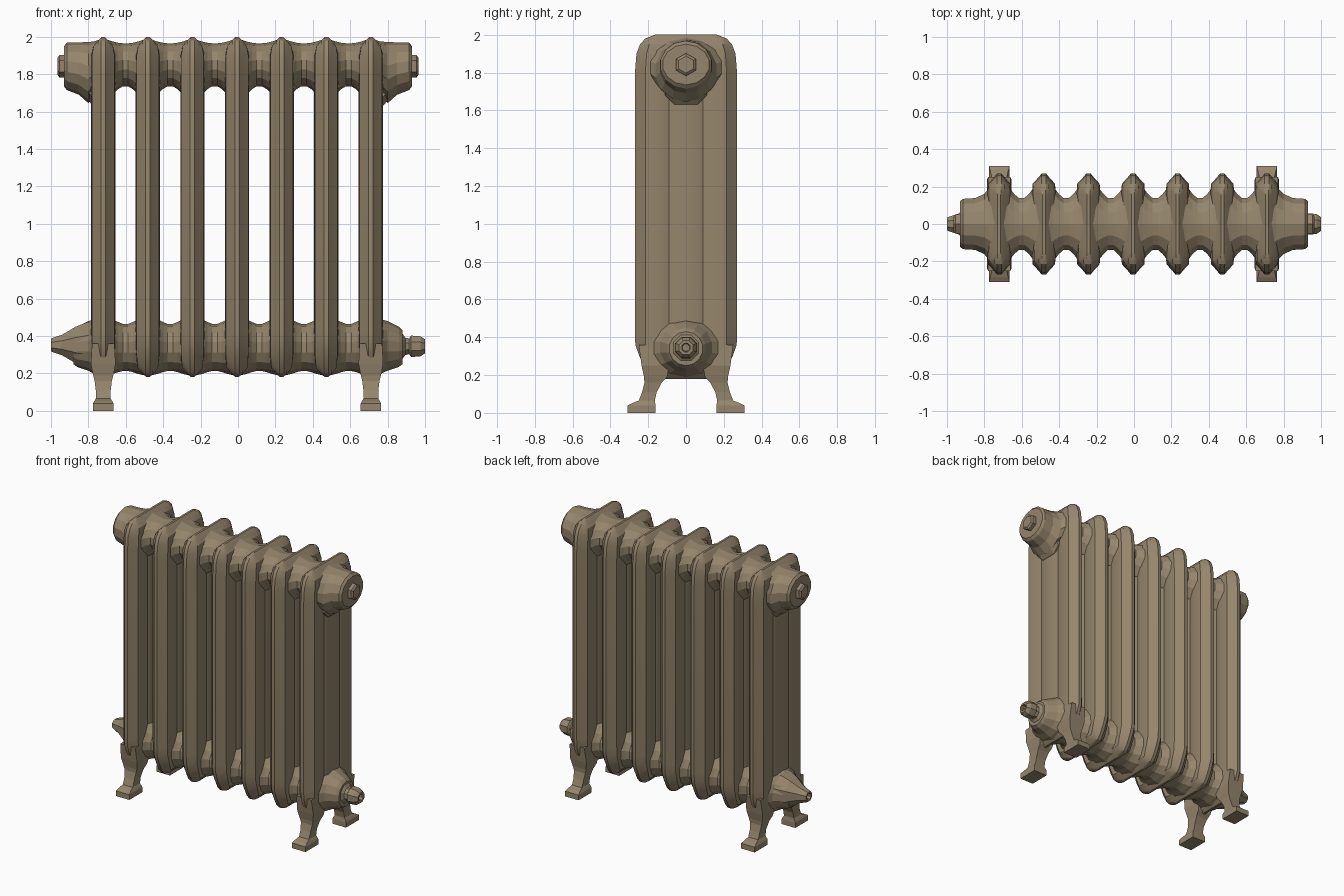
import bpy, bmesh, math

if "Cube" in bpy.data.objects:
    bpy.data.objects.remove(bpy.data.objects["Cube"])

iron = bpy.data.materials.new("warm_grey_paint")
iron.use_nodes = True
COLOUR = (0.30, 0.235, 0.15, 1)
iron.diffuse_color = COLOUR
shader = iron.node_tree.nodes["Principled BSDF"]
shader.inputs["Base Color"].default_value = COLOUR
shader.inputs["Roughness"].default_value = 0.7

PITCH = 0.2385
FINS = [-0.005 + PITCH * i for i in range(-3, 4)]


def loft(name, rings, smooth=None):
    """Skin a list of equal-length rings and cap both ends."""
    bm = bmesh.new()
    rows = [[bm.verts.new(p) for p in ring] for ring in rings]
    n = len(rows[0])
    for a, b in zip(rows, rows[1:]):
        for i in range(n):
            j = (i + 1) % n
            bm.faces.new((a[i], a[j], b[j], b[i]))
    bm.faces.new(rows[0])
    bm.faces.new(rows[-1])
    bmesh.ops.recalc_face_normals(bm, faces=bm.faces)
    mesh = bpy.data.meshes.new(name)
    bm.to_mesh(mesh)
    bm.free()
    mesh.materials.append(iron)
    obj = bpy.data.objects.new(name, mesh)
    bpy.context.collection.objects.link(obj)
    if smooth:
        bpy.ops.object.select_all(action="DESELECT")
        obj.select_set(True)
        bpy.context.view_layer.objects.active = obj
        bpy.ops.object.shade_smooth_by_angle(angle=math.radians(smooth))
    return obj


def x_ring(x, ry, top, bottom, sides=14):
    """Oval ring across the x axis."""
    mid, rz = (top + bottom) / 2, (top - bottom) / 2
    turns = [2 * math.pi * (i + 0.5) / sides for i in range(sides)]
    return [(x, ry * math.cos(t), mid + rz * math.sin(t)) for t in turns]


def lathe_x(name, stations, mid, sides):
    """Round part along x from (x, radius) stations."""
    return loft(name, [x_ring(x, r, mid + r, mid - r, sides) for x, r in stations])


# Column section: (y, half thickness), from the rear rim to the front rim
HALF = [(0.27, 0.012), (0.25, 0.028), (0.215, 0.06), (0.135, 0.065),
        (0.09, 0.05), (0.06, 0.062)]
SECTION = HALF + [(-y, t) for y, t in reversed(HALF)]

# Column outline: (z, half depth, thickness limit)
OUTLINE = [(0.18, 0.12, 0.008), (0.2, 0.185, 0.03), (0.23, 0.212, 0.055),
           (0.3, 0.247, 0.065), (0.36, 0.268, 0.065), (0.42, 0.27, 0.065),
           (1.8, 0.27, 0.065), (1.9, 0.262, 0.065), (1.95, 0.243, 0.052),
           (1.98, 0.215, 0.028), (2.0, 0.165, 0.008)]


def column_ring(x, z, depth, limit):
    k = depth / 0.27
    side = [(y * k, min(t, limit)) for y, t in SECTION]
    return ([(x + t, y, z) for y, t in side] +
            [(x - t, y, z) for y, t in reversed(side)])


for i, x in enumerate(FINS):
    loft(f"column_{i + 1}", [column_ring(x, *o) for o in OUTLINE], 25)

# Flare of the manifolds round each column: (offset, half depth, top, bottom)
UPPER = [(0.02, 0.235, 1.985, 1.68), (0.05, 0.205, 1.975, 1.69),
         (0.08, 0.165, 1.968, 1.72), (0.105, 0.142, 1.965, 1.735)]
LOWER = [(0.02, 0.225, 0.5, 0.19), (0.05, 0.19, 0.49, 0.197),
         (0.08, 0.155, 0.475, 0.207), (0.105, 0.135, 0.465, 0.213)]
# Outer ends: (distance from the centre, half depth, top, bottom)
UPPER_END = [(0.93, 0.125, 1.95, 1.735), (0.915, 0.138, 1.968, 1.715),
             (0.85, 0.142, 1.97, 1.69), (0.80, 0.165, 1.972, 1.645)]
LOWER_END = [(0.88, 0.09, 0.43, 0.25), (0.86, 0.105, 0.45, 0.235),
             (0.80, 0.14, 0.48, 0.215)]


def manifold(name, flare, end):
    rings = [x_ring(-x, *r) for x, *r in end]
    for x in FINS:
        for sign, steps in ((-1, reversed(flare)), (1, flare)):
            for d, *r in steps:
                if abs(x + sign * d) < 0.79:
                    rings.append(x_ring(x + sign * d, *r))
    rings += [x_ring(x, *r) for x, *r in reversed(end)]
    return loft(name, rings)


manifold("upper_manifold", UPPER, UPPER_END)
manifold("lower_manifold", LOWER, LOWER_END)

# Sloping gusset under each upper end
for side, s in (("left", 1), ("right", -1)):
    loft(f"{side}_gusset", [
        [(s * x, y, z) for x, z in ((0.72, low), (0.775, low), (0.87, high), (0.72, high))]
        for y, low, high in ((-0.11, 1.68, 1.76), (-0.06, 1.63, 1.74),
                             (0.06, 1.63, 1.74), (0.11, 1.68, 1.76))])

# Upper plugs with hexagonal heads
for side, s in (("left", 1), ("right", -1)):
    lathe_x(f"{side}_upper_plug",
            [(s * 0.9, 0.06), (s * 0.955, 0.06), (s * 0.965, 0.045)], 1.842, 6)

# Lower pipe fittings: a collar, a neck and an open end on the left,
# a plain tapered cone on the right
lathe_x("left_valve_fitting",
        [(0.8, 0.125), (0.86, 0.1), (0.875, 0.08), (0.895, 0.05), (0.915, 0.045),
         (0.925, 0.062), (0.975, 0.058), (1.0, 0.04), (1.0, 0.024), (0.96, 0.02)],
        0.345, 8)
lathe_x("right_valve_fitting",
        [(-0.8, 0.135), (-0.87, 0.105), (-0.9, 0.085), (-0.94, 0.06),
         (-0.99, 0.042), (-1.0, 0.036), (-1.0, 0.024), (-0.96, 0.02)], 0.352, 8)

# Feet: (z, inner y, outer y, half width)
LEG = [(0, 0.16, 0.31, 0.055), (0.038, 0.16, 0.31, 0.055),
       (0.052, 0.163, 0.285, 0.048), (0.065, 0.165, 0.25, 0.04),
       (0.11, 0.155, 0.232, 0.04), (0.16, 0.128, 0.22, 0.046),
       (0.19, 0.1, 0.222, 0.054), (0.25, 0.09, 0.235, 0.066),
       (0.36, 0.09, 0.25, 0.06)]
for side, x in (("left", FINS[-1]), ("right", FINS[0])):
    for end, s in (("front", -1), ("back", 1)):
        loft(f"{end}_{side}_foot", [
            [(x - w, s * a, z), (x + w, s * a, z), (x + w, s * b, z), (x - w, s * b, z)]
            for z, a, b, w in LEG])
